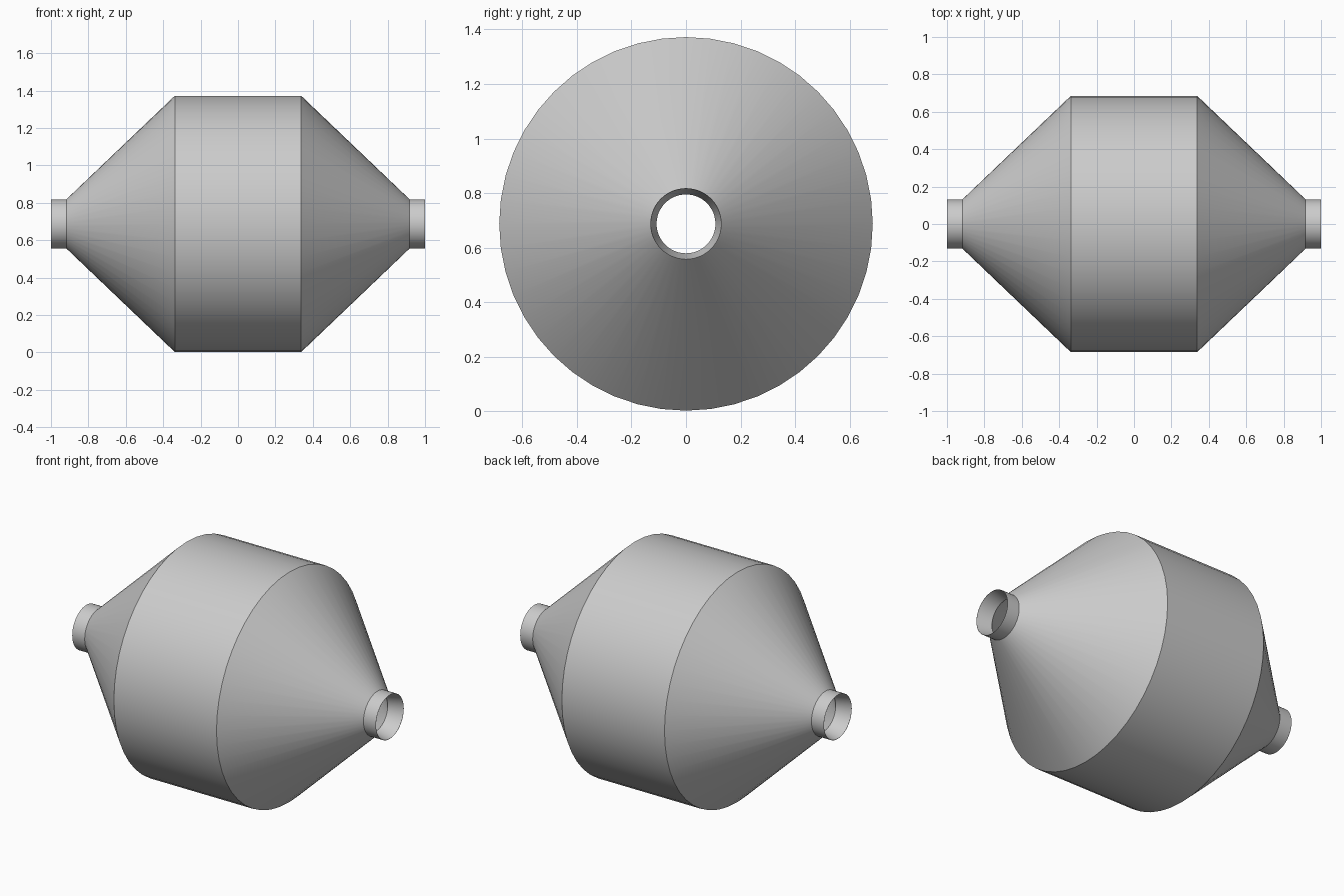
import bpy
import bmesh
from math import cos, sin, pi

cube = bpy.data.objects.get("Cube")
if cube:
    bpy.data.objects.remove(cube, do_unlink=True)

SEGMENTS = 48
AXIS_Z = 0.687

grey = bpy.data.materials.new("plain grey")
grey.use_nodes = True
colour = (0.6, 0.6, 0.6, 1)
grey.diffuse_color = colour
grey.node_tree.nodes["Principled BSDF"].inputs["Base Color"].default_value = colour


def lathe(name, profile):
    """Spin a closed (x, radius) profile around the long axis."""
    bm = bmesh.new()
    rings = []
    for x, r in profile:
        rings.append([bm.verts.new((x, r * sin(2 * pi * i / SEGMENTS),
                                    AXIS_Z + r * cos(2 * pi * i / SEGMENTS)))
                      for i in range(SEGMENTS)])
    for a, b in zip(rings, rings[1:] + rings[:1]):
        for i in range(SEGMENTS):
            j = (i + 1) % SEGMENTS
            bm.faces.new((a[i], a[j], b[j], b[i]))
    bmesh.ops.recalc_face_normals(bm, faces=bm.faces)
    mesh = bpy.data.meshes.new(name)
    bm.to_mesh(mesh)
    bm.free()
    mesh.materials.append(grey)
    obj = bpy.data.objects.new(name, mesh)
    bpy.context.collection.objects.link(obj)
    bpy.ops.object.select_all(action="DESELECT")
    obj.select_set(True)
    bpy.context.view_layer.objects.active = obj
    bpy.ops.object.shade_smooth_by_angle(angle=pi / 7)
    return obj


# Hollow drum: pipe stubs, cones and body, outside then inside
outer = [(-1, 0.131), (-0.918, 0.131), (-0.338, 0.685)]
inner = [(0.32, 0.66), (0.91, 0.108), (1, 0.13)]
outside = outer + [(-x, r) for x, r in reversed(outer)]
inside = [(x, r) for x, r in reversed(inner)] + [(-x, r) for x, r in inner]
lathe("hollow_drum", outside + inside)
